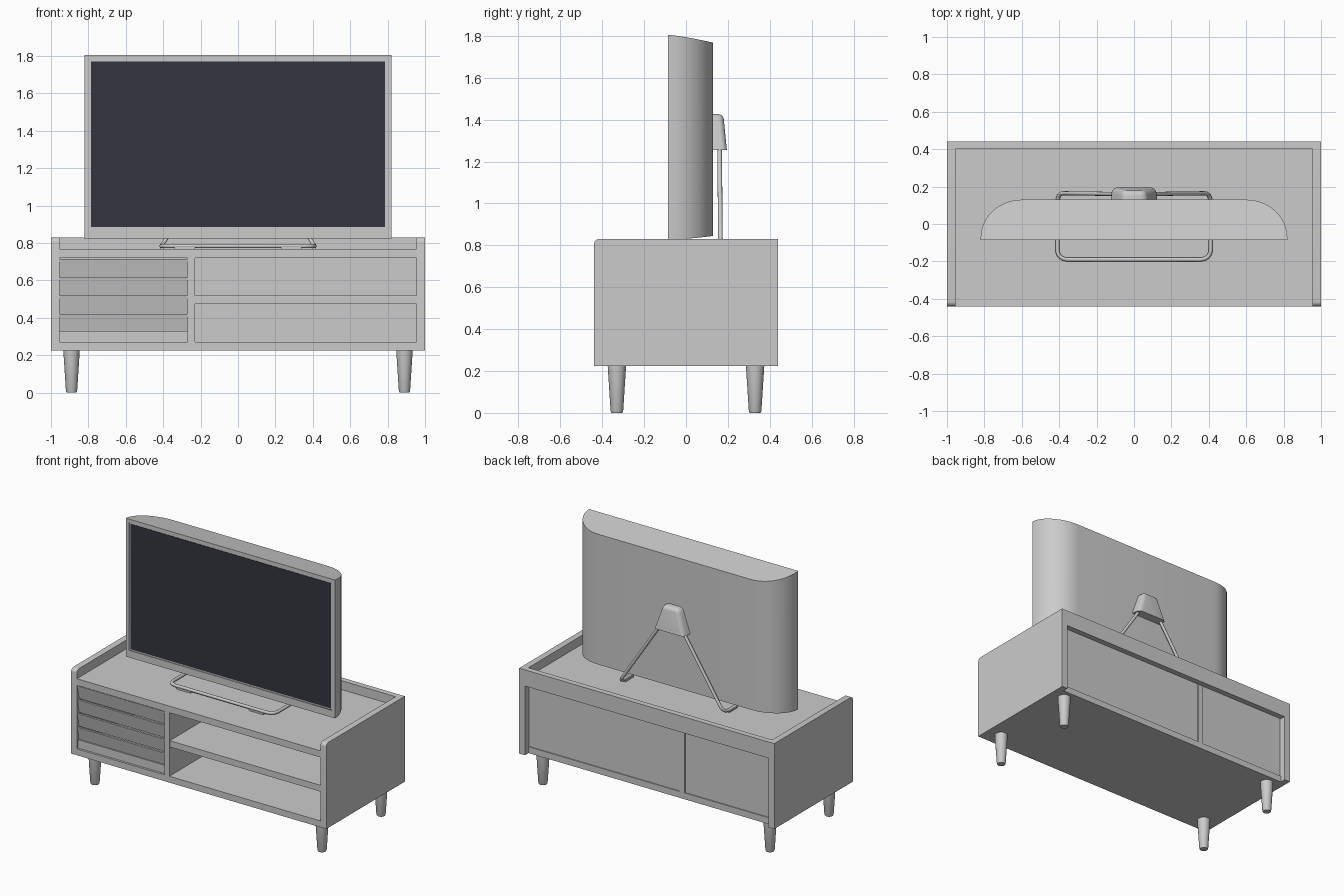
import bpy, bmesh, math
from mathutils import Vector

if "Cube" in bpy.data.objects:
    bpy.data.objects.remove(bpy.data.objects["Cube"])


def finish(name, bm, smooth=None):
    bmesh.ops.recalc_face_normals(bm, faces=bm.faces)
    me = bpy.data.meshes.new(name)
    bm.to_mesh(me)
    bm.free()
    ob = bpy.data.objects.new(name, me)
    bpy.context.collection.objects.link(ob)
    if smooth:
        bpy.context.view_layer.objects.active = ob
        bpy.ops.object.select_all(action='DESELECT')
        ob.select_set(True)
        bpy.ops.object.shade_smooth_by_angle(angle=math.radians(smooth))
    return ob


def loft(name, low, high, smooth=None):
    """Solid between two matching rings of points."""
    bm = bmesh.new()
    a = [bm.verts.new(p) for p in low]
    b = [bm.verts.new(p) for p in high]
    bm.faces.new(a)
    bm.faces.new(b)
    for i in range(len(a)):
        j = (i + 1) % len(a)
        bm.faces.new((a[i], a[j], b[j], b[i]))
    return finish(name, bm, smooth)


def prism_x(name, x0, x1, profile, smooth=None):
    return loft(name, [(x0, y, z) for y, z in profile], [(x1, y, z) for y, z in profile], smooth)


def box(name, x0, x1, y0, y1, z0, z1):
    return prism_x(name, x0, x1, [(y0, z0), (y1, z0), (y1, z1), (y0, z1)])


def fillet(points, radius, steps=6):
    """Open path with rounded corners."""
    pts = [Vector(p) for p in points]
    out = [pts[0]]
    for p, c, n in zip(pts, pts[1:], pts[2:]):
        a = c + (p - c).normalized() * radius
        b = c + (n - c).normalized() * radius
        for i in range(steps + 1):
            t = i / steps
            out.append(a * (1 - t) ** 2 + c * 2 * t * (1 - t) + b * t * t)
    return out + [pts[-1]]


# Cabinet sides with a rounded upper front corner
arc = [(-0.415 - 0.025 * math.sin(t * math.pi / 12), 0.805 + 0.025 * math.cos(t * math.pi / 12))
       for t in range(7)]
side = [(-0.44, 0.225), (0.44, 0.225), (0.44, 0.83)] + arc
for s, n in ((-1, "left"), (1, "right")):
    prism_x(n + "_side_panel", s * 0.955, s, side, 30)

# Cabinet boards
box("top_board", -0.955, 0.955, -0.44, 0.40, 0.72, 0.767)
box("back_rail", -0.955, 0.955, 0.40, 0.44, 0.715, 0.83)
box("bottom_board", -0.955, 0.955, -0.44, 0.40, 0.225, 0.27)
box("divider", -0.27, -0.23, -0.44, 0.40, 0.27, 0.72)
box("shelf", -0.23, 0.955, -0.435, 0.375, 0.475, 0.52)
box("back_panel_left", -0.955, -0.27, 0.375, 0.393, 0.27, 0.72)
box("back_panel_right", -0.23, 0.955, 0.375, 0.393, 0.27, 0.72)

# Louvred front: slats leaning out at the top, over a recessed kick rail
for i in range(4):
    z0, z1 = 0.323 + 0.098 * i, 0.421 + 0.098 * i
    prism_x("door_slat_%d" % (i + 1), -0.955, -0.27,
            [(-0.415, z0), (-0.40, z0), (-0.42, z1), (-0.435, z1)])
box("door_kick_rail", -0.955, -0.27, -0.425, -0.40, 0.27, 0.329)

# Tapered legs
for x in (-0.89, 0.89):
    for y in (-0.33, 0.33):
        rings = [(0.026, 0.0), (0.03, 0.008), (0.044, 0.226)]
        bm = bmesh.new()
        N = 32
        vs = [[bm.verts.new((x + r * math.cos(2 * math.pi * k / N),
                             y + r * math.sin(2 * math.pi * k / N), z)) for k in range(N)]
              for r, z in rings]
        bm.faces.new(vs[0])
        bm.faces.new(vs[-1])
        for a, b in zip(vs, vs[1:]):
            for k in range(N):
                m = (k + 1) % N
                bm.faces.new((a[k], a[m], b[m], b[k]))
        finish("%s_%s_leg" % ("front" if y < 0 else "back", "left" if x < 0 else "right"), bm, 30)

# Television body: curved back, sloping top and bottom
F, B = -0.085, 0.13
curve = [(0.82, F), (0.82, -0.075)]
curve += [(0.60 + 0.22 * math.cos(t * math.pi / 24), -0.075 + 0.205 * math.sin(t * math.pi / 24))
          for t in range(1, 13)]
outline = curve + [(-x, y) for x, y in reversed(curve)]


def edge_drop(y):
    return ((y - F) / (B - F)) ** 1.3


tv = loft("television_body",
          [(x, y, 0.825 + 0.02 * edge_drop(y)) for x, y in outline],
          [(x, y, 1.805 - 0.037 * edge_drop(y)) for x, y in outline], 35)
bm = bmesh.new()
bm.from_mesh(tv.data)
front = [f for f in bm.faces if all(abs(v.co.y - F) < 1e-4 for v in f.verts)]
corners = [e for e in bm.edges if abs(e.verts[0].co.y - F) < 1e-4 and abs(e.verts[1].co.y - F) < 1e-4]
bmesh.ops.inset_region(bm, faces=front, thickness=0.034)
for v in front[0].verts:
    v.co.z += 0.026 if v.co.z < 1.2 else 0
new = bmesh.ops.extrude_discrete_faces(bm, faces=front)["faces"][0]
rim = [(v, v.co.copy()) for v in new.verts]
for v, co in rim:
    v.co.y += 0.006
# extruded face is joined to the rim by side walls
bmesh.ops.recalc_face_normals(bm, faces=bm.faces)
bm.to_mesh(tv.data)
bm.free()

# Screen
screen = box("screen", -0.786, 0.786, F + 0.003, F + 0.012, 0.885, 1.771)
mat = bpy.data.materials.new("screen_dark")
mat.diffuse_color = (0.033, 0.036, 0.05, 1)
mat.use_nodes = True
mat.node_tree.nodes["Principled BSDF"].inputs["Base Color"].default_value = mat.diffuse_color
screen.data.materials.append(mat)

# Stand bracket: tapered block with rounded outer edges
br = loft("stand_bracket",
          [(-0.125, 0.125, 1.255), (0.125, 0.125, 1.255), (0.115, 0.195, 1.255), (-0.115, 0.195, 1.255)],
          [(-0.065, 0.125, 1.427), (0.065, 0.125, 1.427), (0.06, 0.178, 1.427), (-0.06, 0.178, 1.427)])
bm = bmesh.new()
bm.from_mesh(br.data)
es = [e for e in bm.edges
      if not all(v.co.y < 0.13 for v in e.verts) and not all(v.co.z < 1.26 for v in e.verts)]
es += [e for e in bm.edges if all(v.co.y < 0.13 and v.co.z > 1.4 for v in e.verts)]
es = [e for e in es if not all(v.co.y < 0.13 and v.co.z > 1.4 for v in e.verts)]
bmesh.ops.bevel(bm, geom=es, offset=0.025, segments=5, profile=0.5, affect='EDGES')
br.data.clear_geometry()
bm.to_mesh(br.data)
bm.free()
br.data.shade_smooth()
bpy.ops.object.select_all(action='DESELECT')
br.select_set(True)
bpy.context.view_layer.objects.active = br
bpy.ops.object.shade_smooth_by_angle(angle=math.radians(35))

# Bent tube stand: two rear struts joined by a U-shaped foot
R, Z = 0.011, 0.784
half = [(0.07, 0.16, 1.30), (0.41, 0.165, Z), (0.41, -0.19, Z)]
path = fillet(half + [(-x, y, z) for x, y, z in reversed(half)], 0.06)
cu = bpy.data.curves.new("stand_tube", 'CURVE')
cu.dimensions = '3D'
cu.bevel_depth = R
cu.bevel_resolution = 3
cu.use_fill_caps = True
sp = cu.splines.new('POLY')
sp.points.add(len(path) - 1)
for p, co in zip(sp.points, path):
    p.co = (*co, 1)
tube = bpy.data.objects.new("stand_tube", cu)
bpy.context.collection.objects.link(tube)
bpy.ops.object.select_all(action='DESELECT')
tube.select_set(True)
bpy.context.view_layer.objects.active = tube
bpy.ops.object.convert(target='MESH')
bpy.ops.object.shade_smooth_by_angle(angle=math.radians(40))

# Foot pads under the tube
for s, n in ((-1, "left"), (1, "right")):
    box("front_%s_pad" % n, *sorted((s * 0.23, s * 0.34)), -0.203, -0.177, 0.766, 0.779)
    box("back_%s_pad" % n, *sorted((s * 0.397, s * 0.416)), 0.02, 0.11, 0.766, 0.779)
